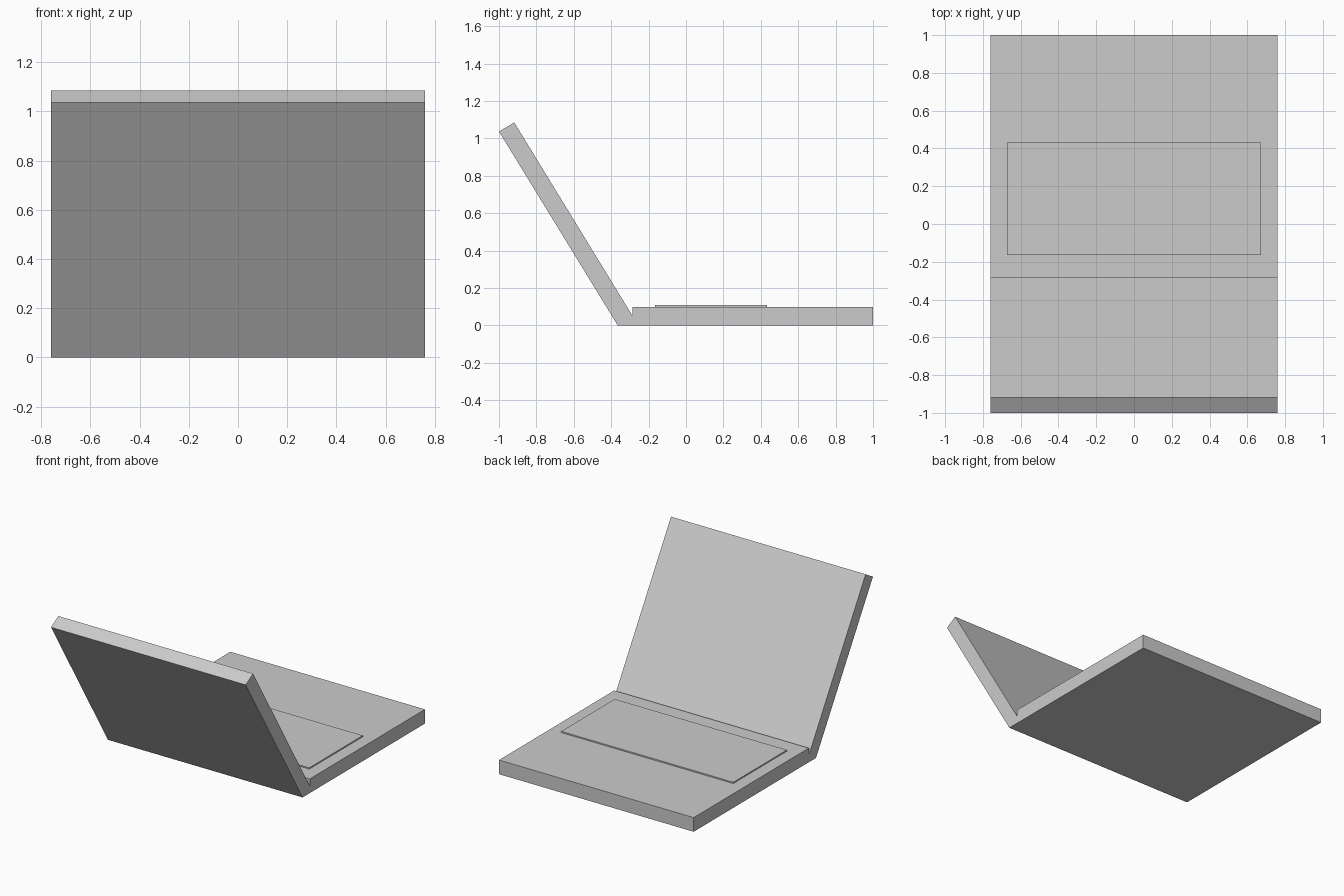
import bpy
import bmesh

cube = bpy.data.objects.get("Cube")
if cube:
    bpy.data.objects.remove(cube, do_unlink=True)

GREY = (0.6, 0.6, 0.6, 1)
HALF_WIDTH = 0.76

grey = bpy.data.materials.new("light_grey")
grey.use_nodes = True
grey.diffuse_color = GREY
grey.node_tree.nodes["Principled BSDF"].inputs["Base Color"].default_value = GREY


def extrude_profile(name, profile, half_width):
    """Extrude a side profile of (y, z) points across x."""
    bm = bmesh.new()
    face = bm.faces.new([bm.verts.new((-half_width, y, z)) for y, z in profile])
    result = bmesh.ops.extrude_face_region(bm, geom=[face])
    verts = [v for v in result["geom"] if isinstance(v, bmesh.types.BMVert)]
    bmesh.ops.translate(bm, verts=verts, vec=(2 * half_width, 0, 0))
    bmesh.ops.recalc_face_normals(bm, faces=bm.faces)
    mesh = bpy.data.meshes.new(name)
    bm.to_mesh(mesh)
    bm.free()
    mesh.materials.append(grey)
    obj = bpy.data.objects.new(name, mesh)
    bpy.context.collection.objects.link(obj)
    return obj


# Base and tilted lid in one piece, with a small hinge notch between them
extrude_profile("base_and_lid", [
    (-0.365, 0), (1, 0), (1, 0.1), (-0.285, 0.1),
    (-0.285, 0.05), (-0.918, 1.085), (-1, 1.037),
], HALF_WIDTH)

# Raised keyboard plate on the base
extrude_profile("keyboard", [
    (-0.165, 0.098), (0.432, 0.098), (0.432, 0.109), (-0.165, 0.109),
], 0.672)
